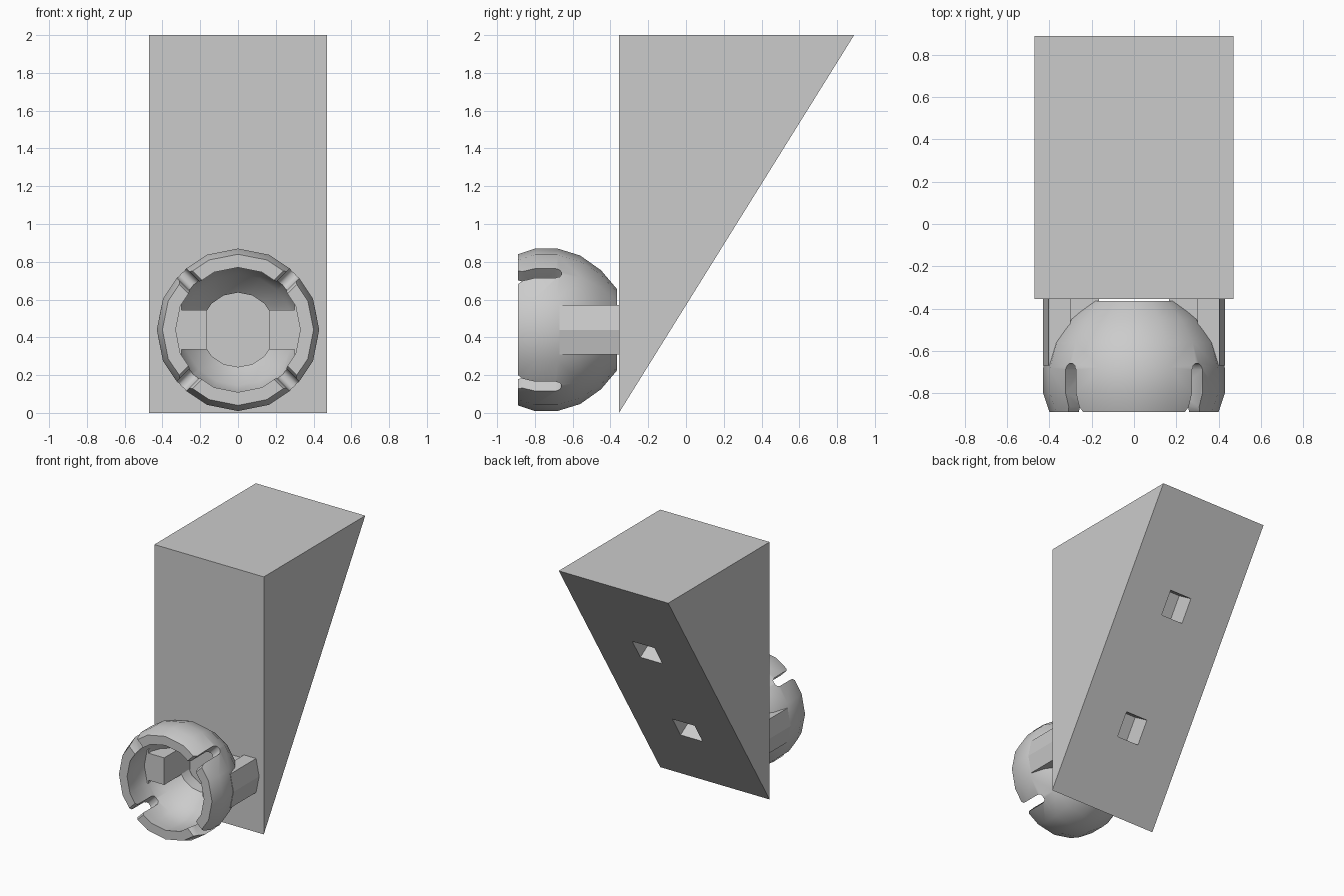
import bpy, bmesh
from math import sin, cos, pi, radians
from mathutils import Vector, Matrix

if "Cube" in bpy.data.objects:
    bpy.data.objects.remove(bpy.data.objects["Cube"], do_unlink=True)

GREY = (0.6, 0.6, 0.6, 1.0)
mat = bpy.data.materials.new("plain grey")
mat.use_nodes = True
mat.diffuse_color = GREY
mat.node_tree.nodes["Principled BSDF"].inputs["Base Color"].default_value = GREY

HALF_W, FRONT, BACK, TOP = 0.47, -0.355, 0.89, 2.0
AXIS_Z = 0.44


def finish(bm, name):
    bmesh.ops.recalc_face_normals(bm, faces=bm.faces[:])
    mesh = bpy.data.meshes.new(name)
    bm.to_mesh(mesh)
    bm.free()
    mesh.materials.append(mat)
    obj = bpy.data.objects.new(name, mesh)
    bpy.context.collection.objects.link(obj)
    return obj


def prism(name, points, offset, matrix=Matrix()):
    """Extrude a closed outline of 3D points along an offset."""
    bm = bmesh.new()
    face = bm.faces.new([bm.verts.new(p) for p in points])
    ext = bmesh.ops.extrude_face_region(bm, geom=[face])
    moved = [v for v in ext["geom"] if isinstance(v, bmesh.types.BMVert)]
    bmesh.ops.translate(bm, verts=moved, vec=offset)
    bm.transform(matrix)
    return finish(bm, name)


def lathe(name, profile, sides):
    """Revolve a closed (y, radius) profile around the y axis."""
    bm = bmesh.new()
    rings = [[bm.verts.new((r * sin(2 * pi * i / sides), y,
                            AXIS_Z + r * cos(2 * pi * i / sides)))
              for i in range(sides)] for y, r in profile]
    for k, ring in enumerate(rings):
        nxt = rings[(k + 1) % len(rings)]
        for i in range(sides):
            j = (i + 1) % sides
            bm.faces.new((ring[i], ring[j], nxt[j], nxt[i]))
    return finish(bm, name)


def cut(target, cutter):
    cutter.hide_render = True
    mod = target.modifiers.new("cut", "BOOLEAN")
    mod.operation, mod.solver, mod.object = "DIFFERENCE", "EXACT", cutter
    bpy.context.view_layer.objects.active = target
    bpy.ops.object.modifier_apply(modifier=mod.name)
    bpy.data.objects.remove(cutter, do_unlink=True)


# Wedge body with a sloping back
body = prism("wedge_body",
             [(-HALF_W, FRONT, 0), (-HALF_W, FRONT, TOP), (-HALF_W, BACK, TOP)],
             (2 * HALF_W, 0, 0))

# Two square pockets sunk at right angles into the slope
slope = Vector((0, BACK - FRONT, TOP))
along = slope.normalized()
inward = Vector((0, -along.z, along.y))
side = Vector((1, 0, 0))
H, DEPTH = 0.095, 0.155
for t in (0.27, 0.666):
    mid = Vector((0, FRONT, 0)) + slope * t - inward * 0.05
    square = [mid + side * H * a + along * H * b
              for a, b in ((-1, -1), (1, -1), (1, 1), (-1, 1))]
    cut(body, prism("pocket_cutter", square, inward * (DEPTH + 0.05)))

# Hollow ball socket, open at the front
outer = [(-0.89, 0.40), (-0.80, 0.43), (-0.68, 0.43), (-0.56, 0.393),
         (-0.45, 0.315), (-0.365, 0.215)]
inner = [(-0.365, 0.197), (-0.46, 0.197), (-0.56, 0.295), (-0.66, 0.335),
         (-0.74, 0.345), (-0.83, 0.337), (-0.89, 0.33)]
socket = lathe("ball_socket", outer + inner, 16)

# Four diagonal round-ended slots, slightly flared at the rim
W = 0.035
half = [(W + 0.015, -0.95), (W + 0.015, -0.89), (W, -0.865), (W, -0.69),
        (W * 0.7, -0.668), (W * 0.3, -0.66)]
outline = half + [(-x, y) for x, y in reversed(half)]
for k in range(4):
    turn = (Matrix.Translation((0, 0, AXIS_Z))
            @ Matrix.Rotation(radians(45 + 90 * k), 4, "Y"))
    cut(socket, prism("slot_cutter", [(x, y, 0.2) for x, y in outline],
                      (0, 0, 0.4), turn))

# Side arms joining the socket to the body
arm_half = [(0.165, 0.105), (0.30, 0.105), (0.30, 0.132), (0.404, 0.132)]
arm_outline = arm_half + [(0.43, 0)] + [(x, -z) for x, z in reversed(arm_half)]
for sign, name in ((1, "left_arm"), (-1, "right_arm")):
    prism(name, [(sign * x, -0.67, AXIS_Z + z) for x, z in arm_outline],
          (0, FRONT + 0.67, 0))

# Smooth the ball while keeping its rims and slots crisp
bpy.ops.object.select_all(action="DESELECT")
socket.select_set(True)
bpy.context.view_layer.objects.active = socket
bpy.ops.object.shade_smooth_by_angle(angle=radians(35))
